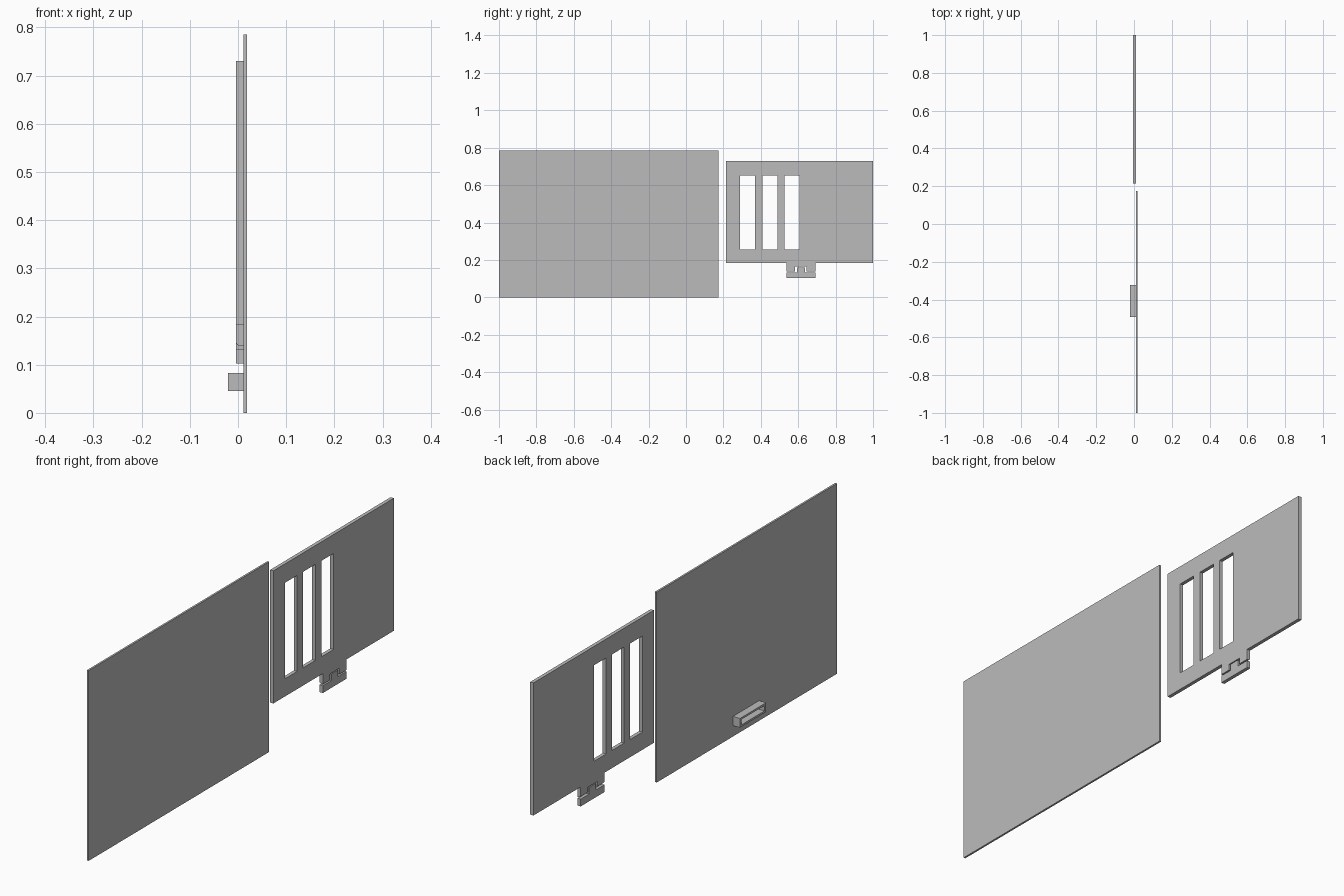
import bpy, bmesh
from mathutils import Matrix, Vector

old = bpy.data.objects.get("Cube")
if old:
    bpy.data.objects.remove(old, do_unlink=True)

# Single flat colour
grey = bpy.data.materials.new("plain grey")
grey.use_nodes = True
colour = (0.5, 0.5, 0.5, 1)
grey.diffuse_color = colour
grey.node_tree.nodes["Principled BSDF"].inputs["Base Color"].default_value = colour


def boxes(name, *spans):
    """One object from boxes, each given as (x0, x1, y0, y1, z0, z1)."""
    bm = bmesh.new()
    for x0, x1, y0, y1, z0, z1 in spans:
        size = Vector((x1 - x0, y1 - y0, z1 - z0))
        centre = Vector((x0 + x1, y0 + y1, z0 + z1)) / 2
        place = Matrix.Translation(centre) @ Matrix.Diagonal(size).to_4x4()
        bmesh.ops.create_cube(bm, size=1, matrix=place)
    return finish(name, bm)


def finish(name, bm):
    mesh = bpy.data.meshes.new(name)
    bm.to_mesh(mesh)
    bm.free()
    mesh.materials.append(grey)
    obj = bpy.data.objects.new(name, mesh)
    bpy.context.collection.objects.link(obj)
    return obj


def cut(obj, cutter):
    """Apply a boolean difference and discard the cutter."""
    cutter.hide_render = True
    mod = obj.modifiers.new("cut", 'BOOLEAN')
    mod.operation = 'DIFFERENCE'
    mod.solver = 'EXACT'
    mod.object = cutter
    bpy.context.view_layer.objects.active = obj
    bpy.ops.object.modifier_apply(modifier=mod.name)
    bpy.data.objects.remove(cutter, do_unlink=True)


def extrude_profile(name, points, x0, x1):
    """Extrude a y-z outline along x."""
    bm = bmesh.new()
    face = bm.faces.new([bm.verts.new((x0, y, z)) for y, z in points])
    grown = bmesh.ops.extrude_face_region(bm, geom=[face], use_keep_orig=True)["geom"]
    verts = [v for v in grown if isinstance(v, bmesh.types.BMVert)]
    bmesh.ops.translate(bm, verts=verts, vec=(x1 - x0, 0, 0))
    bmesh.ops.recalc_face_normals(bm, faces=bm.faces)
    return finish(name, bm)


BACK, FACE, OUTER = -0.004, 0.011, 0.019

# Large plain panel
boxes("cover_panel", (FACE, OUTER, -1, 0.175, 0, 0.785))

# Hollow catch on the inner side of the panel
catch = boxes("catch_frame", (-0.021, FACE, -0.492, -0.322, 0.045, 0.083))
cut(catch, boxes("catch_cutter", (-0.03, 0.02, -0.482, -0.332, 0.053, 0.075)))

# Vented plate with three upright slots
plate = boxes("vented_plate", (BACK, FACE, 0.215, 1, 0.183, 0.73))
cut(plate, boxes("slot_cutter", *[(-0.05, 0.05, y, y + 0.08, 0.256, 0.652)
                                 for y in (0.29, 0.409, 0.527)]))

# Hinge tab below the plate, with a central notch and a rounded lower back edge
LEFT, RIGHT, MID = 0.537, 0.692, 0.6145
tab = boxes("hinge_tab", (BACK, FACE, LEFT, RIGHT, 0.139, 0.183))
bm = bmesh.new()
bm.from_mesh(tab.data)
edge = [e for e in bm.edges if all(v.co.x < 0 and v.co.z < 0.15 for v in e.verts)]
bmesh.ops.bevel(bm, geom=edge, offset=0.008, segments=5, profile=0.5, affect='EDGES')
bm.to_mesh(tab.data)
bm.free()
cut(tab, boxes("notch_cutter", (-0.05, 0.05, MID - 0.031, MID + 0.031, 0.12, 0.164)))

# Lower latch bar with a tongue rising into the notch
half = [(RIGHT - MID, 0.103), (RIGHT - MID, 0.133), (0.022, 0.133), (0.022, 0.16)]
outline = [(MID + d, z) for d, z in half] + [(MID - d, z) for d, z in reversed(half)]
extrude_profile("latch_bar", outline, BACK, FACE)
